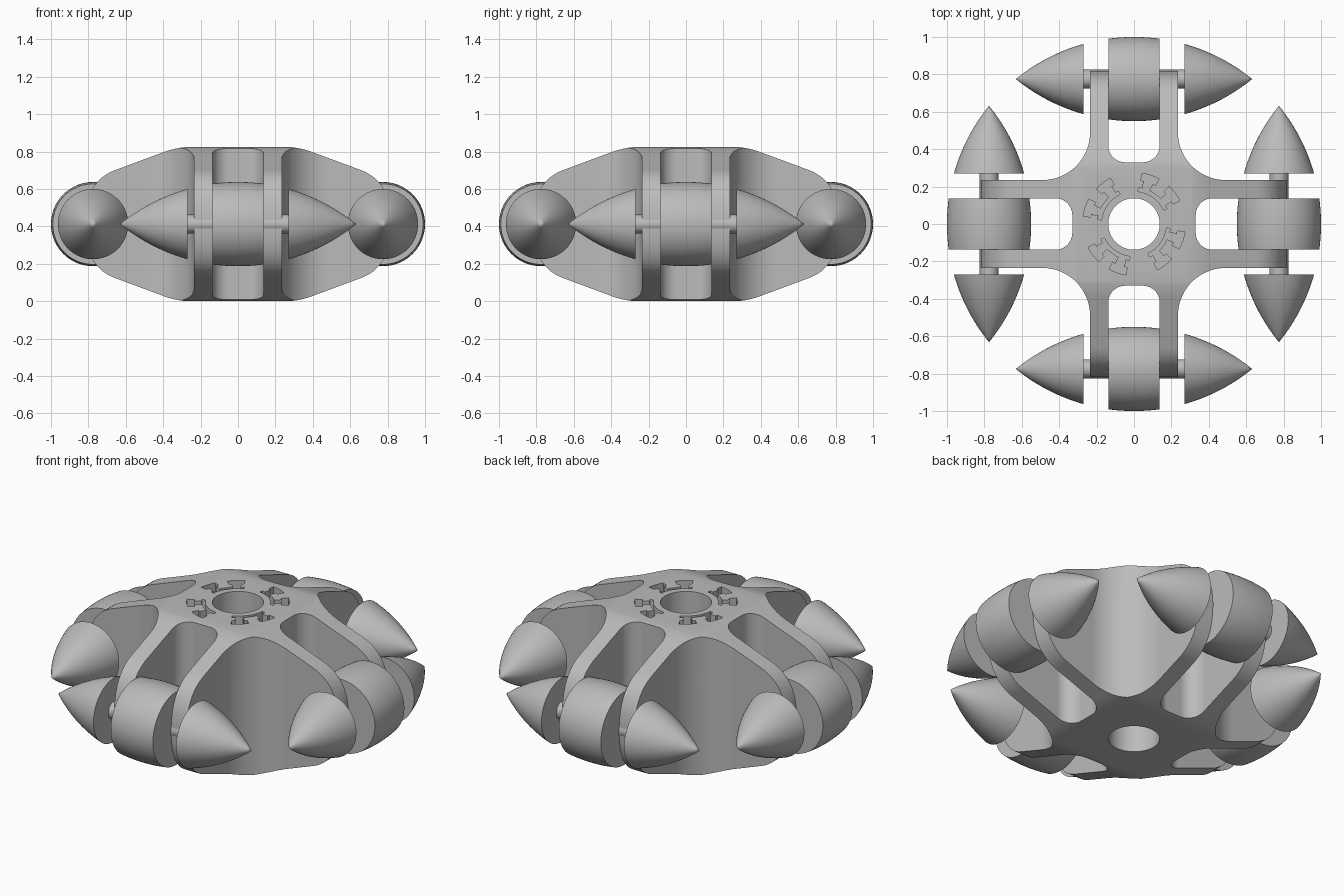
import bpy, bmesh
from math import pi, cos, sin, sqrt, radians
from mathutils import Vector, Matrix

if "Cube" in bpy.data.objects:
    bpy.data.objects.remove(bpy.data.objects["Cube"], do_unlink=True)

HEIGHT = 0.825
MID = HEIGHT / 2
AXLE_DIST = 0.775

grey = bpy.data.materials.new("plain grey")
grey.use_nodes = True
grey.diffuse_color = (0.5, 0.5, 0.5, 1)
grey.node_tree.nodes["Principled BSDF"].inputs["Base Color"].default_value = (0.5, 0.5, 0.5, 1)


def finish(bm, name):
    bmesh.ops.remove_doubles(bm, verts=bm.verts, dist=1e-5)
    bmesh.ops.recalc_face_normals(bm, faces=bm.faces)
    mesh = bpy.data.meshes.new(name)
    bm.to_mesh(mesh)
    bm.free()
    mesh.materials.append(grey)
    obj = bpy.data.objects.new(name, mesh)
    bpy.context.collection.objects.link(obj)
    return obj


def prism(name, points, low, high, axis="z"):
    """Extrude a 2D outline along an axis."""
    place = {"x": lambda a, b: (low, a, b),
             "y": lambda a, b: (a, low, b),
             "z": lambda a, b: (a, b, low)}[axis]
    direction = {"x": (1, 0, 0), "y": (0, 1, 0), "z": (0, 0, 1)}[axis]
    bm = bmesh.new()
    face = bm.faces.new([bm.verts.new(place(*p)) for p in points])
    result = bmesh.ops.extrude_face_region(bm, geom=[face], use_keep_orig=True)
    moved = [v for v in result["geom"] if isinstance(v, bmesh.types.BMVert)]
    bmesh.ops.translate(bm, verts=moved, vec=Vector(direction) * (high - low))
    return finish(bm, name)


def lathe(name, points):
    """Revolve (x, radius) points around the x axis."""
    bm = bmesh.new()
    verts = [bm.verts.new((x, 0, r)) for x, r in points]
    edges = [bm.edges.new(pair) for pair in zip(verts, verts[1:])]
    bmesh.ops.spin(bm, geom=verts + edges, cent=(0, 0, 0), axis=(1, 0, 0),
                   angle=2 * pi, steps=64)
    return finish(bm, name)


def arc(cx, cy, r, start, end, steps=14):
    angles = [radians(start + (end - start) * i / steps) for i in range(steps + 1)]
    return [(cx + r * cos(a), cy + r * sin(a)) for a in angles]


def bezier(a, b, c, steps=10):
    a, b, c = Vector(a), Vector(b), Vector(c)
    ts = [i / steps for i in range(steps + 1)]
    return [tuple(a * (1 - t) ** 2 + b * 2 * t * (1 - t) + c * t * t) for t in ts]


def activate(obj):
    bpy.ops.object.select_all(action="DESELECT")
    obj.select_set(True)
    bpy.context.view_layer.objects.active = obj


def boolean(obj, cutter, operation):
    mod = obj.modifiers.new("cut", "BOOLEAN")
    mod.operation, mod.solver, mod.object = operation, "EXACT", cutter
    activate(obj)
    bpy.ops.object.modifier_apply(modifier=mod.name)
    bpy.data.objects.remove(cutter, do_unlink=True)


def smooth(obj, angle):
    activate(obj)
    bpy.ops.object.shade_smooth_by_angle(angle=radians(angle))


# Hub plan: four forks joined by large fillets
fork = [(0.9, -0.235), (0.9, -0.1375)]
fork += arc(0.42, -0.0475, 0.09, 270, 180) + arc(0.42, 0.0475, 0.09, 180, 90)
fork += [(0.9, 0.1375), (0.9, 0.235)] + arc(0.49, 0.49, 0.255, 270, 180, 24)
plan = []
for k in range(4):
    turn = Matrix.Rotation(k * pi / 2, 2)
    plan += [tuple(turn @ Vector(p)) for p in fork]
hub = prism("hub_frame", plan, -0.1, 0.95)

# Side profile of the forks, applied along both axes
quarter = bezier((0.25, HEIGHT), (0.32, HEIGHT), (0.39, 0.80))
quarter += bezier((0.66, 0.70), (0.82, 0.64), (0.82, MID), 14)
half = quarter + [(x, HEIGHT - z) for x, z in quarter[-2::-1]]
side = half + [(-x, z) for x, z in reversed(half)]
for axis in "xy":
    boolean(hub, prism("side_cutter", side, -1, 1, axis), "INTERSECT")

# Centre bore
boolean(hub, prism("bore_cutter", arc(0, 0, 0.1375, 0, 354.375, 63), -0.2, 1), "DIFFERENCE")


def sector(r0, r1, a0, a1):
    return arc(0, 0, r0, a0, a1, 5) + arc(0, 0, r1, a1, a0, 5)


# Shallow toothed sockets round the bore
for k in range(4):
    a = 54 + 90 * k
    outline = arc(0, 0, 0.175, a - 29, a + 29, 10)
    for tooth in (a + 17, a - 17):
        outline += arc(0, 0, 0.195, tooth + 12, tooth + 6, 2)
        outline += arc(0, 0, 0.235, tooth + 6, tooth + 10, 2)
        outline += arc(0, 0, 0.275, tooth + 10, tooth - 10, 4)
        outline += arc(0, 0, 0.235, tooth - 10, tooth - 6, 2)
        outline += arc(0, 0, 0.195, tooth - 6, tooth - 12, 2)
    boolean(hub, prism("socket_cutter", outline, HEIGHT - 0.06, 1), "DIFFERENCE")

smooth(hub, 20)
hub.modifiers.new("even_shading", "WEIGHTED_NORMAL").keep_sharp = True


# Rollers follow a unit circle around the wheel centre
def rim(x0, x1, steps):
    xs = [x0 + (x1 - x0) * i / steps for i in range(steps + 1)]
    return [(x, max(0, sqrt(1 - x * x) - AXLE_DIST)) for x in xs]


tip = sqrt(1 - AXLE_DIST ** 2)
parts = {
    "middle_roller": [(-0.1375, 0)] + rim(-0.1375, 0.1375, 12) + [(0.1375, 0)],
    "right_end_roller": [(-0.27, 0)] + rim(-0.27, -tip, 16),
    "left_end_roller": [(0.27, 0)] + rim(0.27, tip, 16),
    "axle": [(-0.3, 0), (-0.3, 0.05), (0.3, 0.05), (0.3, 0)],
}
for k, where in enumerate(("front", "left", "back", "right")):
    for part, profile in parts.items():
        obj = lathe(where + "_" + part, profile)
        turn = Matrix.Rotation(k * pi / 2, 4, "Z")
        obj.data.transform(turn @ Matrix.Translation((0, -AXLE_DIST, MID)))
        smooth(obj, 30)
